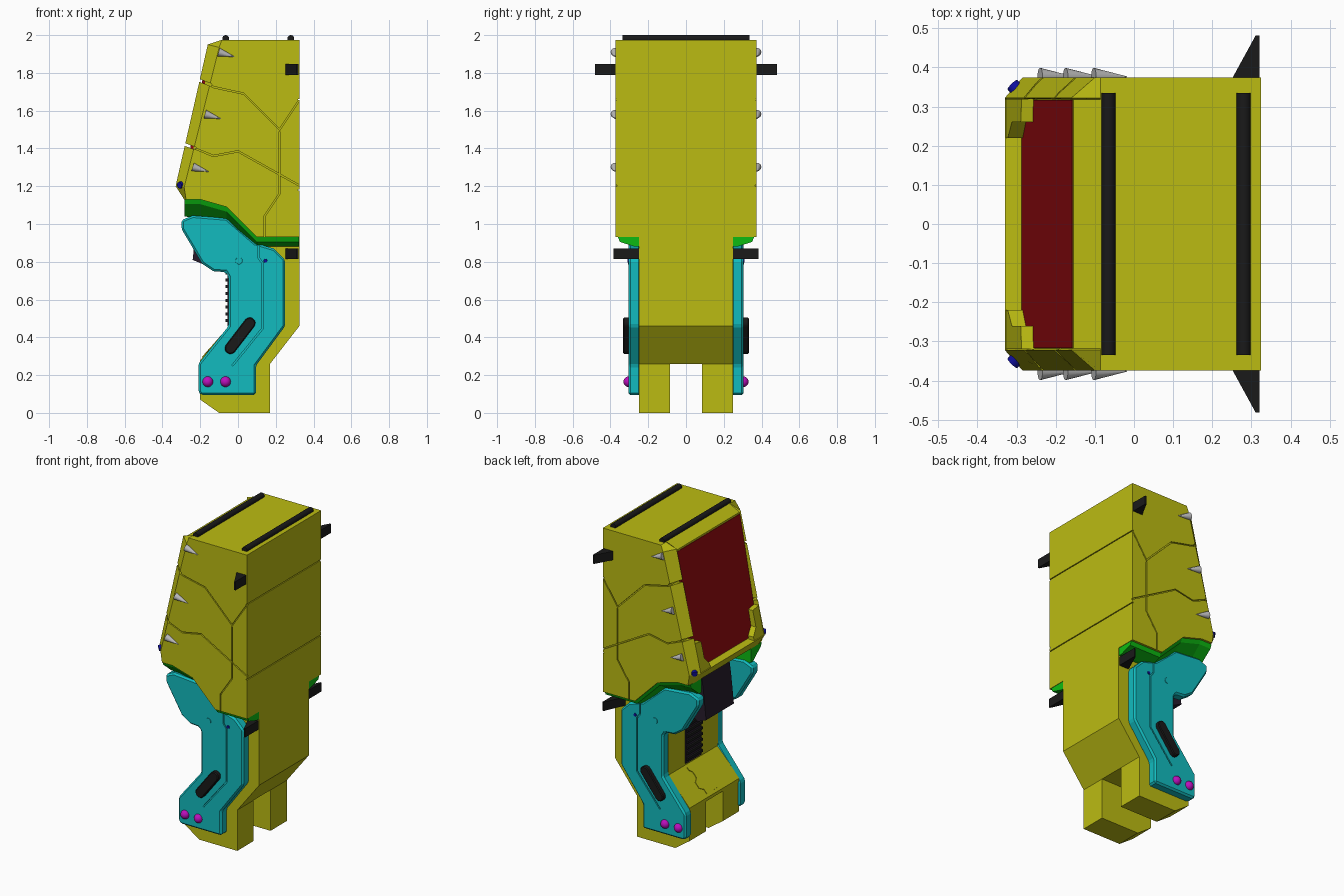
import bpy, bmesh, math
from mathutils import Vector

if "Cube" in bpy.data.objects:
    bpy.data.objects.remove(bpy.data.objects["Cube"])


def material(name, rgb):
    m = bpy.data.materials.new(name)
    m.diffuse_color = (*rgb, 1)
    m.use_nodes = True
    m.node_tree.nodes["Principled BSDF"].inputs["Base Color"].default_value = m.diffuse_color
    return m


YELLOW = material("yellow", (0.5, 0.5, 0.006))
TEAL = material("teal", (0.006, 0.5, 0.52))
GREEN = material("green", (0.004, 0.5, 0.006))
RED = material("red", (0.3, 0.003, 0.005))
BLACK = material("black", (0.01, 0.01, 0.01))
PURPLE = material("dark_purple", (0.02, 0.012, 0.025))
MAGENTA = material("magenta", (0.5, 0.005, 0.5))
BLUE = material("blue", (0.005, 0.005, 0.35))
GREY = material("grey", (0.5, 0.5, 0.5))


def loft(name, sections, mat=None, mirror=False, bevel=0):
    """Join equal-length closed sections with quads and cap both ends."""
    bm = bmesh.new()
    rings = [[bm.verts.new(p) for p in s] for s in sections]
    for a, b in zip(rings, rings[1:]):
        for i in range(len(a)):
            j = (i + 1) % len(a)
            bm.faces.new((a[i], a[j], b[j], b[i]))
    bm.faces.new(rings[0])
    bm.faces.new(rings[-1])
    bmesh.ops.recalc_face_normals(bm, faces=bm.faces)
    me = bpy.data.meshes.new(name)
    bm.to_mesh(me)
    bm.free()
    ob = bpy.data.objects.new(name, me)
    bpy.context.collection.objects.link(ob)
    if mat:
        me.materials.append(mat)
    if bevel:
        b = ob.modifiers.new("bevel", "BEVEL")
        b.width, b.segments, b.limit_method = bevel, 1, "ANGLE"
    if mirror:
        mirror_y(ob)
    return ob


def mirror_y(ob):
    ob.modifiers.new("mirror", "MIRROR").use_axis = (False, True, False)


def at_y(profile, y):
    return [(x, y, z) for x, z in profile]


def prism(name, profile, y0, y1, mat=None, **kw):
    return loft(name, [at_y(profile, y0), at_y(profile, y1)], mat, **kw)


def box(name, x0, x1, y0, y1, z0, z1, mat=None, **kw):
    return prism(name, [(x0, z0), (x1, z0), (x1, z1), (x0, z1)], y0, y1, mat, **kw)


def cone(name, a, b, r0, r1, mat, sides=16, mirror=True):
    a, b = Vector(a), Vector(b)
    q = (b - a).to_track_quat("Z", "Y")
    ring = [Vector((math.cos(2 * math.pi * i / sides), math.sin(2 * math.pi * i / sides), 0))
            for i in range(sides)]
    ob = loft(name, [[a + q @ (p * r0) for p in ring], [b + q @ (p * r1) for p in ring]],
              mat, mirror)
    for f in ob.data.polygons:
        f.use_smooth = len(f.vertices) == 4
    return ob


def ribbon(pts, w):
    """Outline of a mitred strip of width w along a polyline."""
    pts = [Vector(p) for p in pts]
    left, right = [], []
    for i, p in enumerate(pts):
        d0 = (p - pts[i - 1]).normalized() if i else (pts[1] - p).normalized()
        d1 = (pts[i + 1] - p).normalized() if i < len(pts) - 1 else d0
        n = Vector((-d0.y - d1.y, d0.x + d1.x)).normalized()
        n *= w / 2 / max(0.4, n.dot(Vector((-d0.y, d0.x))))
        left.append(p + n)
        right.append(p - n)
    return left + right[::-1]


def cut(ob, cutter):
    cutter.hide_render = True
    m = ob.modifiers.new("cut", "BOOLEAN")
    m.operation, m.solver, m.object = "DIFFERENCE", "EXACT", cutter
    bpy.context.view_layer.objects.active = ob
    for name in [x.name for x in ob.modifiers]:
        bpy.ops.object.modifier_apply(modifier=name)
    bpy.data.objects.remove(cutter)


# upper cabinet: chamfered front corners and a recessed front
back = [(-0.2, 1.13), (-0.06, 1.09), (0.1, 0.93), (0.325, 0.93), (0.325, 1.975), (-0.085, 1.975)]
side = [(-0.1, 1.935), (-0.28, 1.215), (-0.285, 1.195), (-0.275, 1.13)] + back
rim = [(-0.16, 1.95), (-0.327, 1.215), (-0.33, 1.2), (-0.285, 1.13)] + back
recess = [(-0.155, 1.94), (-0.283, 1.205), (-0.33, 1.2), (-0.285, 1.13)] + back
cabinet = loft("upper_cabinet", [at_y(p, y) for p, y in (
    (side, -0.374), (rim, -0.322), (recess, -0.318),
    (recess, 0.318), (rim, 0.322), (side, 0.374))], YELLOW)

# panel seams on the cabinet sides, corners and back
seams = [[(-0.155, 1.74), (-0.13, 1.725), (0.03, 1.69), (0.22, 1.5), (0.34, 1.68)],
         [(-0.24, 1.405), (-0.13, 1.36), (0, 1.385), (0.34, 1.195)],
         [(0.22, 1.49), (0.22, 1.16), (0.14, 1.04), (0.14, 0.9)]]
corner_gaps = [[(-0.23, 1.77), (-0.14, 1.735)], [(-0.32, 1.435), (-0.225, 1.4)]]
for s in (1, -1):
    for line in seams:
        cut(cabinet, prism("seam", ribbon(line, 0.007), s * 0.365, s * 0.39))
    for line in corner_gaps:
        cut(cabinet, prism("gap", ribbon(line, 0.014), s * 0.31, s * 0.39))
for z in (1.18, 1.66):
    cut(cabinet, box("seam", 0.318, 0.34, -0.4, 0.4, z - 0.003, z + 0.003))

# front screen and its lower corner blocks
screen = [(-0.159, 1.93), (-0.287, 1.21), (-0.27, 1.21), (-0.142, 1.93)]
prism("screen", screen, -0.317, 0.317, RED)
block = [(0.319, 1.203), (0.22, 1.203), (0.22, 1.225), (0.26, 1.27), (0.26, 1.37), (0.319, 1.38)]
loft("screen_corner", [
    [(-0.328 + 0.227 * (z - 1.2), y, z) for y, z in block],
    [(-0.27 + 0.18 * (z - 1.2), y, z) for y, z in block]], YELLOW, True)

# lower cabinet and feet
prism("lower_cabinet", [(-0.05, 1.08), (-0.05, 0.45), (-0.2, 0.28), (-0.2, 0.26), (0.17, 0.26),
                        (0.325, 0.46), (0.325, 0.93), (0.1, 0.935)], -0.25, 0.25, YELLOW)
prism("foot", [(-0.2, 0.26), (-0.2, 0.07), (-0.1, 0), (0.17, 0), (0.17, 0.26)],
      0.085, 0.25, YELLOW, mirror=True)

# stepped seat plate on the front slope
steps = [(0.06, 0.02), (0.06, 0.05), (0.09, 0.07), (0.09, 0.11), (0.06, 0.13), (0.06, 0.17),
         (0.08, 0.19), (0.08, 0.21)]
outline = steps + [(-y, t) for y, t in reversed(steps)]
loft("slope_plate", [[(-0.2 + 0.66 * t - 0.75 * h, y, 0.28 + 0.75 * t + 0.66 * h)
                      for y, t in outline] for h in (-0.01, 0.004)], YELLOW)

# ladder strip and dark control box under the overhang
box("ladder_back", -0.055, -0.04, -0.08, 0.08, 0.46, 0.95, PURPLE)
for i in range(12):
    z = 0.48 + i * 0.036
    box("ladder_rung", -0.066, -0.05, -0.075, 0.075, z, z + 0.016, BLACK)
prism("control_box", [(-0.05, 1.08), (-0.2, 1.135), (-0.22, 1.0), (-0.24, 0.81), (-0.18, 0.785),
                      (-0.05, 0.88)], -0.14, 0.14, PURPLE)

# green skirt below the cabinet sides
skirt = [(-0.283, 1.13, 1.04), (-0.2, 1.13, 1.03), (-0.06, 1.09, 1.01), (0.1, 0.93, 0.88),
         (0.322, 0.93, 0.88)]
loft("skirt", [[(x, 0.36, t), (x, 0.25, t), (x, 0.25, b), (x, 0.27, b), (x, 0.35, t - 0.025)]
               for x, t, b in skirt], GREEN, True)

# teal side plates with a cut seam
plate = prism("side_plate", [
    (-0.3, 1.02), (-0.3, 0.975), (-0.19, 0.79), (-0.13, 0.75), (-0.065, 0.745), (-0.05, 0.72),
    (-0.05, 0.46), (-0.21, 0.26), (-0.21, 0.11), (-0.195, 0.095), (0.095, 0.095), (0.095, 0.25),
    (0.25, 0.46), (0.25, 0.81), (0.19, 0.87), (0.09, 0.9), (-0.06, 1.03), (-0.24, 1.045)],
    0.24, 0.305, TEAL, bevel=0.012)
cut(plate, prism("seam", ribbon([(0.11, 0.92), (0.11, 0.82), (0.132, 0.79), (0.132, 0.45),
                                 (-0.03, 0.25)], 0.008), 0.297, 0.33))
mirror_y(plate)

# handles: stadium outline along a slanted line
a, b, r = Vector((-0.04, 0.342)), Vector((0.062, 0.475)), 0.03
ang = math.atan2(b.y - a.y, b.x - a.x)
stadium = []
for c, start in ((b, -90), (a, 90)):
    for i in range(9):
        t = ang + math.radians(start + i * 22.5)
        stadium.append((c.x + r * math.cos(t), c.y + r * math.sin(t)))
prism("handle", stadium, 0.3, 0.333, BLACK, mirror=True, bevel=0.005)

# knobs, pivot discs and corner bolts
for x in (-0.16, -0.066):
    for s in (1, -1):
        bpy.ops.mesh.primitive_uv_sphere_add(segments=20, ring_count=12, radius=0.028,
                                             location=(x, s * 0.303, 0.165))
        knob = bpy.context.object
        knob.name = "knob"
        knob.data.materials.append(MAGENTA)
        bpy.ops.object.shade_smooth()
cone("pivot_disc", (0.005, 0.3, 0.805), (0.005, 0.308, 0.805), 0.02, 0.018, TEAL)
cone("plate_bolt", (0.145, 0.3, 0.805), (0.145, 0.31, 0.805), 0.011, 0.009, BLUE)
cone("corner_bolt", (-0.29, 0.335, 1.21), (-0.311, 0.356, 1.205), 0.021, 0.017, BLUE)

# side spikes
for x, z in ((-0.103, 1.91), (-0.175, 1.582), (-0.24, 1.302)):
    cone("spike", (x, 0.376, z), (x + 0.085, 0.376, z - 0.025), 0.023, 0.001, GREY)

# rear fins, upper and lower
for name, y0, y1, z in (("upper_fin", 0.365, 0.482, 1.818), ("lower_fin", 0.24, 0.385, 0.843)):
    fin = [(0.247, y0), (0.32, y0), (0.32, y1), (0.311, y1)]
    loft(name, [[(x, y, z + h) for x, y in fin] for h in (-0.028, 0.028)], BLACK, True)

# roof bars
for x in (-0.065, 0.28):
    cone("roof_bar", (x, -0.335, 1.982), (x, 0.335, 1.982), 0.018, 0.018, BLACK, mirror=False)
